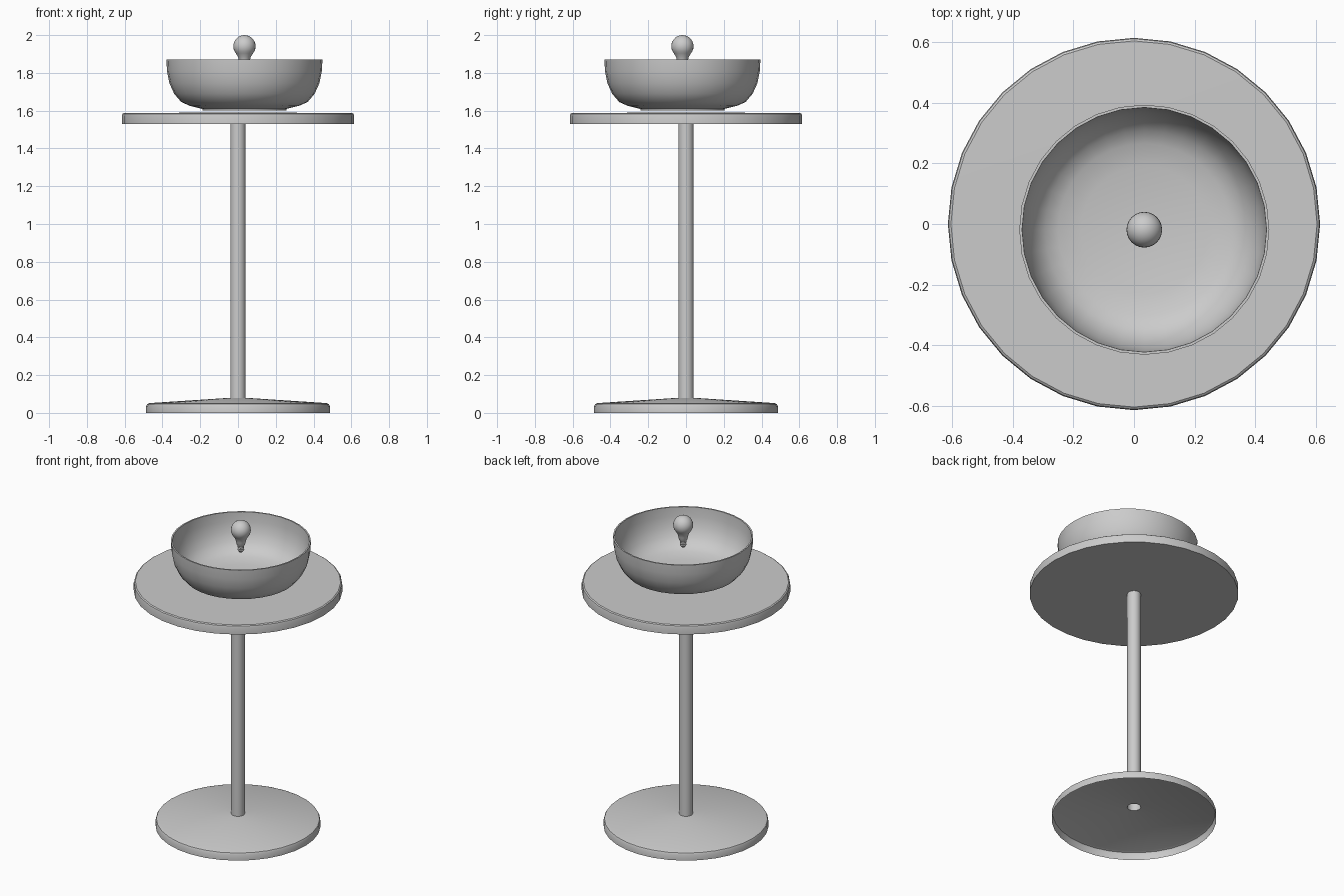
import bpy, bmesh, math

if "Cube" in bpy.data.objects:
    bpy.data.objects.remove(bpy.data.objects["Cube"])

CX, CY = 0.034, -0.019  # bowl and bulb sit slightly off the stand axis


def lathe(name, profile, sides=32, center=(0, 0), angle=35):
    """Revolve (radius, z) points about a vertical axis; radius 0 makes a pole."""
    bm = bmesh.new()
    rings = []
    for r, z in profile:
        if r == 0:
            rings.append([bm.verts.new((center[0], center[1], z))])
        else:
            rings.append([bm.verts.new((center[0] + r * math.cos(2 * math.pi * i / sides),
                                        center[1] + r * math.sin(2 * math.pi * i / sides), z))
                          for i in range(sides)])
    for a, b in zip(rings, rings[1:]):
        for i in range(sides):
            j = (i + 1) % sides
            quad = [a[i % len(a)], a[j % len(a)], b[j % len(b)], b[i % len(b)]]
            bm.faces.new(list(dict.fromkeys(quad)))
    mesh = bpy.data.meshes.new(name)
    bm.to_mesh(mesh)
    bm.free()
    obj = bpy.data.objects.new(name, mesh)
    bpy.context.collection.objects.link(obj)
    bpy.ops.object.select_all(action='DESELECT')
    obj.select_set(True)
    bpy.context.view_layer.objects.active = obj
    bpy.ops.object.shade_smooth_by_angle(angle=math.radians(angle))
    return obj


# Foot: an open shell, hollow underneath
lathe("base", [(0.486, 0), (0.486, 0.036), (0.481, 0.047), (0.468, 0.052), (0.04, 0.08)])

# Stem: an open tube
lathe("pole", [(0.04, 0.08), (0.04, 1.53)])

# Round top plate with softened upper edge
lathe("tabletop", [(0, 1.53), (0.615, 1.53), (0.615, 1.572), (0.612, 1.583),
                   (0.605, 1.588), (0, 1.59)])

# Thin bowl with a low foot ring: outside up, over the rim, inside down
lathe("bowl", [(0, 1.60), (0.222, 1.60), (0.222, 1.609), (0.29, 1.626), (0.335, 1.646),
               (0.372, 1.69), (0.397, 1.745), (0.41, 1.81), (0.413, 1.87),
               (0.404, 1.87), (0.401, 1.81), (0.388, 1.748), (0.363, 1.695),
               (0.328, 1.655), (0.285, 1.636), (0.21, 1.619), (0, 1.615)],
      center=(CX, CY), angle=40)

# Bulb glass: sphere head running into a tapered neck
head = [(0.059 * math.sin(t), 1.941 - 0.059 * math.cos(t))
        for t in (math.radians(50 + 13 * k) for k in range(10))]
lathe("bulb_glass", [(0.019, 1.838), (0.025, 1.848), (0.029, 1.868), (0.034, 1.885)]
      + head + [(0, 2.0)], 24, (CX, CY), 60)

# Bulb screw cap with threads and contact tip
thread = []
for k in range(3):
    z = 1.806 + 0.011 * k
    thread += [(0.016, z), (0.02, z + 0.0055)]
lathe("bulb_cap", [(0, 1.795), (0.009, 1.797)] + thread + [(0.019, 1.839)], 24, (CX, CY), 60)
